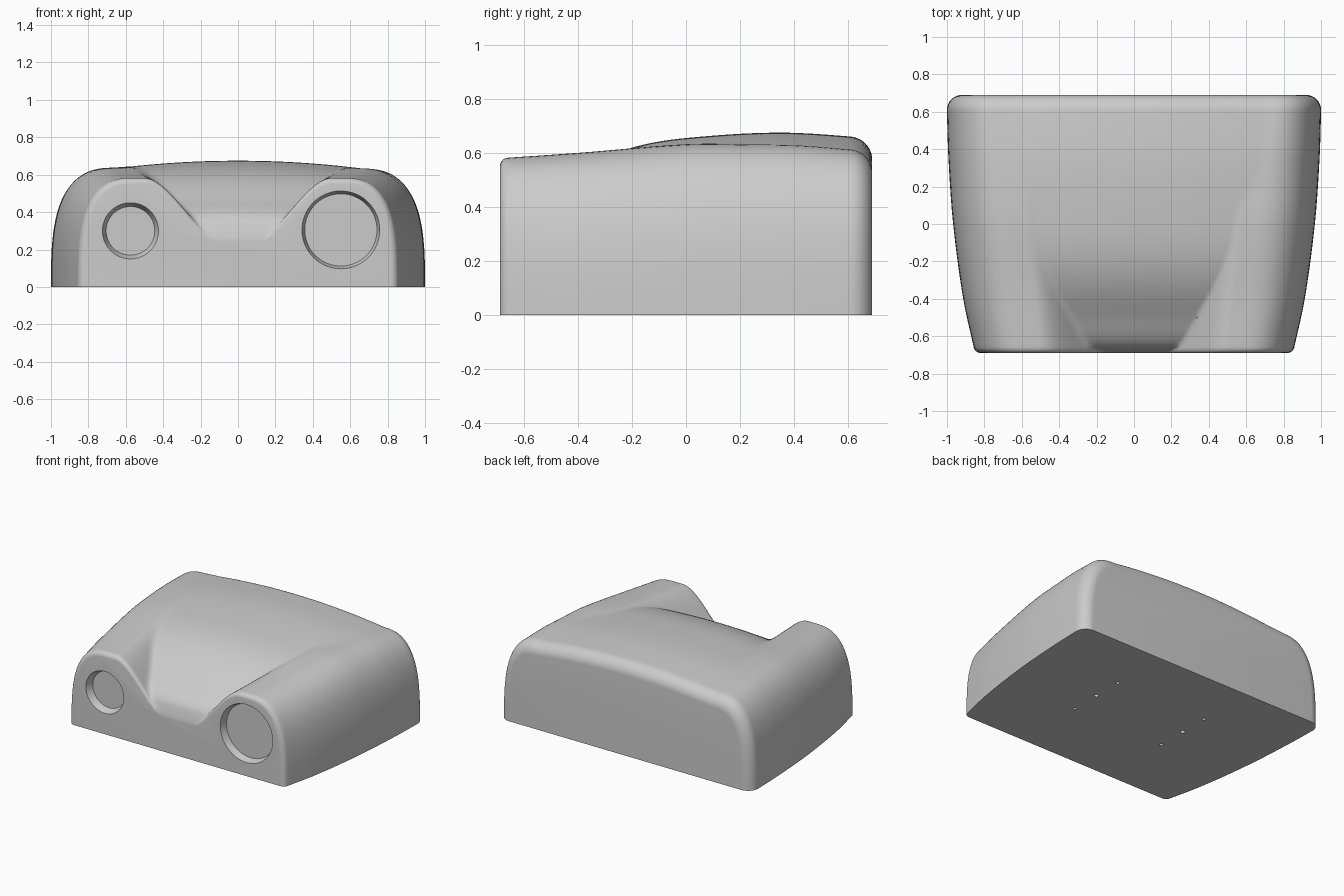
import bpy, bmesh, math
from mathutils import Matrix

if "Cube" in bpy.data.objects:
    bpy.data.objects.remove(bpy.data.objects["Cube"])

grey = bpy.data.materials.new("light grey")
grey.use_nodes = True
grey.diffuse_color = (0.6, 0.6, 0.6, 1)
grey.node_tree.nodes["Principled BSDF"].inputs["Base Color"].default_value = (0.6, 0.6, 0.6, 1)

END = 0.69             # half the depth
FRONT_R, BACK_R = 0.03, 0.08


def curve(points, y):
    """Smooth curve through (y, value) points."""
    n = len(points)
    slope = []
    for i in range(n):
        a, b = points[max(i - 1, 0)], points[min(i + 1, n - 1)]
        slope.append((b[1] - a[1]) / (b[0] - a[0]))
    y = min(max(y, points[0][0]), points[-1][0])
    i = next(k for k in range(n - 1) if y <= points[k + 1][0])
    (y0, v0), (y1, v1) = points[i], points[i + 1]
    h = y1 - y0
    t = (y - y0) / h
    s = t * t * (3 - 2 * t)
    return (v0 + (v1 - v0) * s + h * slope[i] * t * (1 - t) ** 2
            - h * slope[i + 1] * t * t * (1 - t))


# Half width, lobe crest height and middle ridge height along the depth
WIDTH = [(-0.69, 0.85), (-0.4, 0.913), (0, 0.967), (0.35, 0.992), (0.6, 1.0), (0.69, 1.0)]
CREST = [(-0.69, 0.58), (-0.4, 0.6), (0, 0.632), (0.2, 0.632), (0.4, 0.622), (0.69, 0.605)]
MIDDLE = [(-0.69, 0.28), (-0.65, 0.37), (-0.5, 0.47), (-0.33, 0.57), (-0.18, 0.625),
          (0, 0.655), (0.35, 0.675), (0.69, 0.655)]


def lobe_x(y):
    return 0.645 + 0.11 * y


def top(x, y):
    """Height of the upper surface: lobe and middle merged."""
    c = lobe_x(y)
    middle = curve(MIDDLE, y) - 0.095 * x * x
    t = min(max((abs(x) - c + 0.5) / 0.43, 0), 1)
    lobe = 0.25 + (curve(CREST, y) - 0.25) * t * t * (3 - 2 * t)
    blend = 0.03 if x < 0 else 0.006
    h = max(blend - abs(middle - lobe), 0) / blend
    return max(middle, lobe) + h * h * blend / 4


def section(y, inset):
    """Cross-section from the foot at -x over the top to the foot at +x."""
    c, w = lobe_x(y), curve(WIDTH, y) - inset
    steps, across = 24, 90

    def flank(side):
        crest = top(side * c, y) - inset
        pts = []
        for i in range(steps):
            a = math.pi / 2 * i / steps
            pts.append((side * (c + (w - c) * math.cos(a) ** 0.8),
                        crest * math.sin(a) ** (2 / 3)))
        return pts

    span = [-c + 2 * c * i / across for i in range(across + 1)]
    return flank(-1) + [(x, top(x, y) - inset) for x in span] + flank(1)[::-1]


# Stations along the depth with rounded ends
stations = []
for i in range(7):
    a = math.pi / 2 * (1 - i / 6)
    stations.append((-END + FRONT_R * (1 - math.sin(a)), FRONT_R * (1 - math.cos(a))))
rows = 56
first, last = -END + FRONT_R, END - BACK_R
stations += [(first + (last - first) * i / rows, 0) for i in range(1, rows)]
for i in range(11):
    a = math.pi / 2 * i / 10
    stations.append((last + BACK_R * math.sin(a), BACK_R * (1 - math.cos(a))))

# Body: loft of the sections, closed at both ends and below
bm = bmesh.new()
loops = [[bm.verts.new((x, y, z)) for x, z in section(y, d)] for y, d in stations]
for a, b in zip(loops, loops[1:]):
    for i in range(len(a) - 1):
        bm.faces.new((a[i], a[i + 1], b[i + 1], b[i]))
    bm.faces.new((a[-1], a[0], b[0], b[-1]))
bm.faces.new(loops[0])
bm.faces.new(loops[-1][::-1])
bmesh.ops.recalc_face_normals(bm, faces=bm.faces)
mesh = bpy.data.meshes.new("body")
bm.to_mesh(mesh)
bm.free()
body = bpy.data.objects.new("body", mesh)
bpy.context.collection.objects.link(body)
mesh.materials.append(grey)

# Cutter: front dial recesses and screw holes in the base
bm = bmesh.new()


def add_cone(r1, r2, depth, matrix, sides):
    bmesh.ops.create_cone(bm, cap_ends=True, segments=sides, radius1=r1, radius2=r2,
                          depth=depth, matrix=matrix)


for x, z, outer, inner in ((-0.575, 0.3, 0.15, 0.13), (0.55, 0.305, 0.208, 0.193)):
    turn = Matrix.Rotation(-math.pi / 2, 4, 'X')
    flare = (outer - inner)
    add_cone(outer + flare, inner, 0.1, Matrix.Translation((x, -END, z)) @ turn, 64)
for x in (-0.365, 0.365):
    for k in (-1, 0, 1):
        r = 0.012 if k else 0.016
        add_cone(r, r, 0.08, Matrix.Translation((x, 0.055 + 0.215 * k, 0)), 20)
cut_mesh = bpy.data.meshes.new("recess_cutter")
bm.to_mesh(cut_mesh)
bm.free()
cut_mesh.materials.append(grey)
cutter = bpy.data.objects.new("recess_cutter", cut_mesh)
bpy.context.collection.objects.link(cutter)
cutter.hide_render = True

# Apply the cut, then drop the cutter
mod = body.modifiers.new("recesses", 'BOOLEAN')
mod.operation = 'DIFFERENCE'
mod.solver = 'EXACT'
mod.object = cutter
bpy.ops.object.select_all(action='DESELECT')
body.select_set(True)
bpy.context.view_layer.objects.active = body
bpy.ops.object.modifier_apply(modifier=mod.name)
bpy.data.objects.remove(cutter)
bpy.ops.object.shade_smooth_by_angle(angle=math.radians(32))
